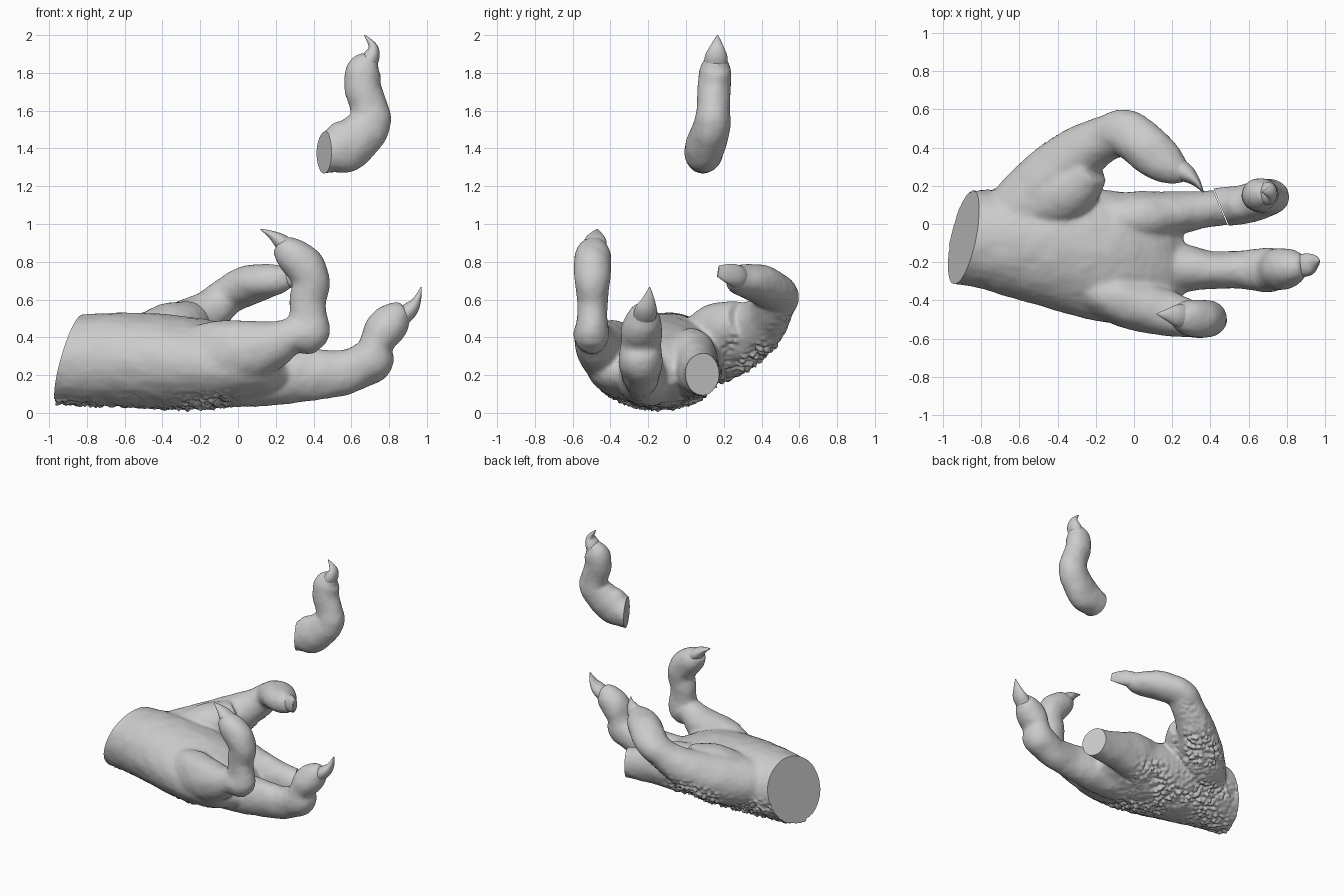
import bpy, bmesh, math
from mathutils import Vector, noise

if "Cube" in bpy.data.objects:
    bpy.data.objects.remove(bpy.data.objects["Cube"])

Y, Z = Vector((0, 1, 0)), Vector((0, 0, 1))


def catmull(a, b, c, d, t):
    return [0.5 * (2 * q + (r - p) * t + (2 * p - 5 * q + 4 * r - s) * t * t
                   + (3 * q - p - 3 * r + s) * t ** 3) for p, q, r, s in zip(a, b, c, d)]


def loft(bm, pts, side=Y, sides=28, steps=5):
    """Smooth tube through (x, y, z, half width along side, half thickness)."""
    n, path = len(pts), []
    for i in range(n - 1):
        quad = [pts[min(max(j, 0), n - 1)] for j in range(i - 1, i + 3)]
        path += [catmull(*quad, k / steps) for k in range(steps)]
    path.append(list(pts[-1]))
    rings = []
    for i, p in enumerate(path):
        t = (Vector(path[min(i + 1, len(path) - 1)][:3]) - Vector(path[max(i - 1, 0)][:3])).normalized()
        u = (side - t * side.dot(t)).normalized()
        v = t.cross(u)
        angles = [2 * math.pi * k / sides for k in range(sides)]
        rings.append([bm.verts.new(Vector(p[:3]) + u * math.cos(a) * max(p[3], .002)
                                   + v * math.sin(a) * max(p[4], .002)) for a in angles])
    for r, s in zip(rings, rings[1:]):
        for k in range(sides):
            j = (k + 1) % sides
            bm.faces.new((r[k], r[j], s[j], s[k]))
    bm.faces.new(rings[0][::-1])
    bm.faces.new(rings[-1])


def make_object(name, parts):
    bm = bmesh.new()
    for pts, side in parts:
        loft(bm, pts, side)
    bmesh.ops.recalc_face_normals(bm, faces=bm.faces)
    me = bpy.data.meshes.new(name)
    bm.to_mesh(me)
    bm.free()
    ob = bpy.data.objects.new(name, me)
    bpy.context.collection.objects.link(ob)
    return ob


def bake(ob):
    dg = bpy.context.evaluated_depsgraph_get()
    me = bpy.data.meshes.new_from_object(ob.evaluated_get(dg))
    ob.modifiers.clear()
    ob.data = me


def fuse(ob, voxel, soften):
    m = ob.modifiers.new("fuse", 'REMESH')
    m.mode, m.voxel_size = 'VOXEL', voxel
    m = ob.modifiers.new("soften", 'SMOOTH')
    m.factor, m.iterations = 0.5, soften
    bake(ob)


def slice_off(ob, point, normal, size):
    n = Vector(normal).normalized()
    bm = bmesh.new()
    bmesh.ops.create_cube(bm, size=size)
    me = bpy.data.meshes.new("cutter")
    bm.to_mesh(me)
    bm.free()
    cut = bpy.data.objects.new("cutter", me)
    bpy.context.collection.objects.link(cut)
    cut.hide_render = True
    cut.rotation_euler = n.to_track_quat('Z', 'Y').to_euler()
    cut.location = Vector(point) + n * size / 2
    m = ob.modifiers.new("cut", 'BOOLEAN')
    m.operation, m.solver, m.object = 'DIFFERENCE', 'EXACT', cut
    bake(ob)
    bpy.data.objects.remove(cut)


def smooth_shade(ob, angle=50):
    for p in ob.data.polygons:
        p.use_smooth = True
    ob.data.set_sharp_from_angle(angle=math.radians(angle))


def ramp(x, a, b):
    t = min(max((x - a) / (b - a), 0), 1)
    return t * t * (3 - 2 * t)


def roughen(ob):
    """Faint skin waves everywhere, warty skin on the back of the hand."""
    me = ob.data
    down = Vector((0, .45, -.9)).normalized()
    normals = [v.normal.copy() for v in me.vertices]
    for v, n in zip(me.vertices, normals):
        d = 0.004 * noise.noise(v.co * 11) + 0.001 * noise.noise(v.co * 30)
        mask = ramp(n.dot(down), .3, .8) * (1 - ramp(v.co.x, -.1, .2)) * (1 - ramp(v.co.z, .42, .57))
        if mask > 0:
            clump = ramp(noise.noise(v.co * 5), -.35, .25)
            d += mask * (.25 + clump) * 0.036 * (0.45 - noise.voronoi(v.co * 30)[0][0])
        v.co += n * d


# palm and wrist
palm = [(-1.06, -.07, .28, .24, .235), (-.85, -.075, .28, .25, .24), (-.6, -.1, .28, .29, .252),
        (-.35, -.13, .267, .33, .25), (-.1, -.175, .25, .345, .225), (.08, -.19, .23, .33, .17),
        (.19, -.18, .205, .24, .12), (.27, -.165, .19, .14, .06)]
# fleshy mound at the base of the thumb
mound = [(-.55, .06, .37, .12, .12), (-.36, .17, .425, .16, .16), (-.23, .3, .49, .11, .115)]
# index finger stub
index = [(-.35, 0, .25, .12, .15), (0, .03, .26, .14, .19), (.2, .055, .235, .115, .15),
         (.4, .08, .208, .096, .116), (.58, .1, .2, .09, .112)]
# middle finger
middle = [(-.3, -.17, .24, .15, .18), (0, -.2, .21, .17, .18), (.2, -.225, .19, .14, .15),
          (.4, -.24, .203, .1, .138), (.54, -.24, .21, .1, .122), (.65, -.24, .247, .112, .115),
          (.71, -.24, .29, .116, .122), (.73, -.24, .36, .108, .09), (.775, -.235, .44, .11, .107),
          (.84, -.225, .505, .088, .09), (.89, -.22, .54, .052, .052)]
# little finger, curled upward
little = [(-.4, -.26, .28, .1, .13), (-.1, -.38, .3, .14, .19), (.15, -.46, .35, .125, .142),
          (.29, -.495, .41, .098, .095), (.37, -.5, .425, .094, .115), (.372, -.497, .52, .08, .1),
          (.37, -.495, .6, .082, .1), (.387, -.495, .7, .095, .102), (.345, -.495, .785, .1, .106),
          (.27, -.49, .85, .092, .088), (.215, -.485, .895, .055, .052)]
# thumb, reaching over the palm
thumb = [(-.65, 0, .3, .18, .18), (-.45, .21, .36, .18, .18), (-.28, .37, .45, .15, .145),
         (-.15, .445, .54, .115, .12), (-.05, .475, .622, .1, .125), (.04, .42, .67, .105, .125),
         (.13, .345, .695, .095, .12), (.21, .29, .705, .08, .09), (.28, .26, .72, .055, .045)]

hand = make_object("hand", [(palm, Y), (index, Y), (middle, Y), (little, Y), (mound, Z), (thumb, Z)])
fuse(hand, 0.011, 18)
roughen(hand)
slice_off(hand, (-.89, -.06, .28), (-1, .2, .28), 1.0)
slice_off(hand, (.45, .09, .2), (.92, .38, 0), .3)
smooth_shade(hand)

# severed finger floating above the stub
severed = [(.34, .06, 1.36, .1, .11), (.46, .09, 1.376, .1, .108), (.56, .1, 1.407, .102, .138),
           (.64, .12, 1.46, .1, .125), (.7, .14, 1.54, .095, .112), (.69, .145, 1.63, .088, .1),
           (.66, .15, 1.73, .087, .098), (.668, .155, 1.82, .082, .092), (.7, .16, 1.88, .05, .05)]
finger = make_object("severed_finger", [(severed, Y)])
fuse(finger, 0.01, 8)
roughen(finger)
slice_off(finger, (.455, .09, 1.375), (-.92, -.38, 0), .4)
smooth_shade(finger)

# claws
claws = {
    "middle_claw": ([(.82, -.228, .47, .055, .05), (.905, -.213, .54, .06, .044),
                     (.945, -.2, .592, .038, .024), (.97, -.192, .665, .003, .003)], Y),
    "little_claw": ([(.3, -.487, .84, .06, .05), (.23, -.48, .905, .06, .042),
                     (.178, -.475, .943, .034, .022), (.12, -.47, .972, .003, .003)], Y),
    "thumb_claw": ([(.19, .305, .7, .06, .055), (.265, .27, .722, .062, .05),
                    (.32, .225, .737, .053, .026), (.36, .17, .75, .03, .004)], Z),
    "severed_claw": ([(.665, .155, 1.81, .06, .05), (.706, .16, 1.885, .06, .044),
                      (.714, .164, 1.94, .036, .024), (.67, .167, 2.0, .003, .003)], Y),
}
for name, part in claws.items():
    smooth_shade(make_object(name, [part]))
